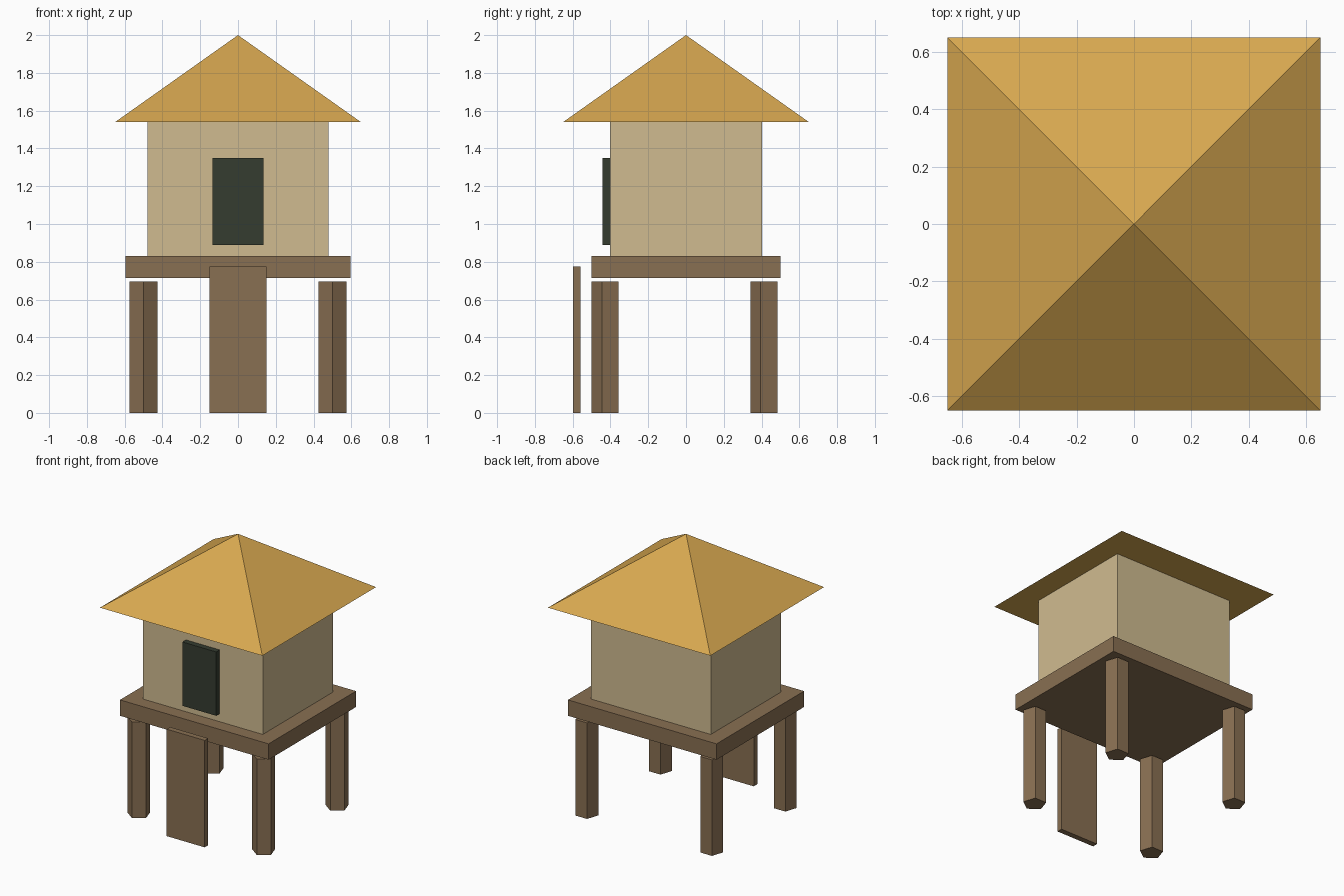
import bpy, math

if "Cube" in bpy.data.objects:
    bpy.data.objects.remove(bpy.data.objects["Cube"])


def material(name, rgb):
    m = bpy.data.materials.new(name)
    m.diffuse_color = (*rgb, 1)
    m.use_nodes = True
    m.node_tree.nodes["Principled BSDF"].inputs["Base Color"].default_value = m.diffuse_color
    return m


THATCH = material("thatch", (0.68, 0.39, 0.08))
CLAY = material("clay", (0.63, 0.50, 0.28))
WOOD = material("wood", (0.25, 0.16, 0.085))
DARK = material("dark", (0.035, 0.045, 0.03))


def finish(name, mat):
    ob = bpy.context.object
    ob.name = name
    ob.data.materials.append(mat)
    return ob


def box(name, x, y, z, mat):
    """Box from (min, max) ranges on each axis."""
    bpy.ops.mesh.primitive_cube_add(size=1, location=[(a + b) / 2 for a, b in (x, y, z)])
    ob = finish(name, mat)
    ob.scale = [b - a for a, b in (x, y, z)]
    bpy.ops.object.transform_apply(location=False, rotation=False, scale=True)
    return ob


# Hut body, deck, doorway and entry plank
box("walls", (-0.48, 0.48), (-0.402, 0.402), (0.83, 1.54), CLAY)
box("platform", (-0.595, 0.595), (-0.5, 0.5), (0.715, 0.83), WOOD)
box("door", (-0.135, 0.135), (-0.442, -0.402), (0.888, 1.35), DARK)
box("entry_plank", (-0.152, 0.152), (-0.598, -0.558), (0, 0.774), WOOD)

# Pyramid roof
bpy.ops.mesh.primitive_cone_add(vertices=4, radius1=0.65 * math.sqrt(2), radius2=0, depth=0.46,
                                location=(0, 0, 1.77), rotation=(0, 0, math.pi / 4))
finish("roof", THATCH)

# Five-sided stilts, each with one corner facing the front
for y, row in ((-0.42, "front"), (0.42, "back")):
    for x, side in ((-0.5, "left"), (0.5, "right")):
        bpy.ops.mesh.primitive_cylinder_add(vertices=5, radius=0.079, depth=0.695,
                                            location=(x, y, 0.3475), rotation=(0, 0, math.pi))
        finish(f"{row}_{side}_stilt", WOOD)
